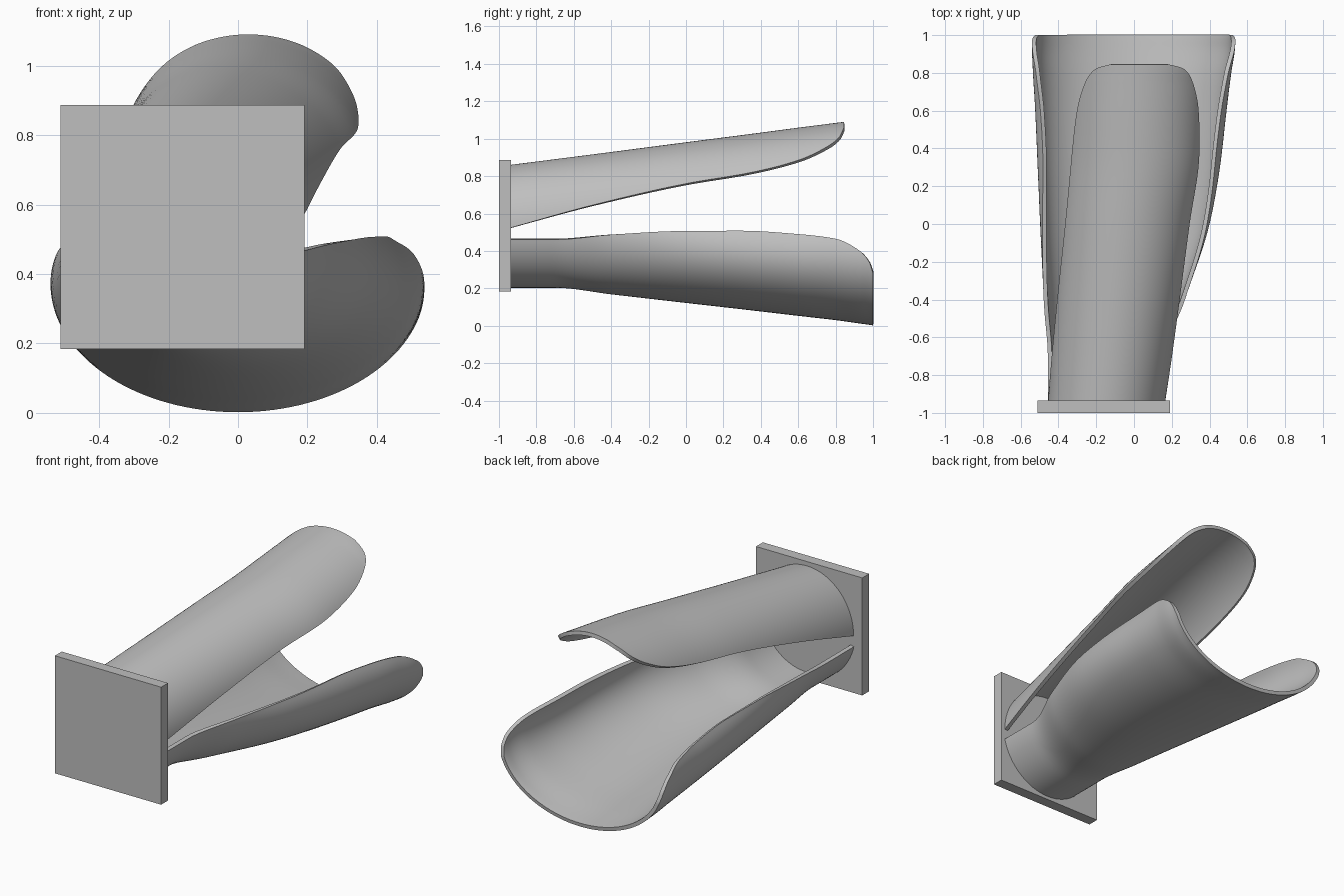
import bpy
import math

THICKNESS = 0.022
STEPS_ALONG = 8
STEPS_ACROSS = 56

if "Cube" in bpy.data.objects:
    bpy.data.objects.remove(bpy.data.objects["Cube"], do_unlink=True)

# Single grey material
grey = bpy.data.materials.new("plain_grey")
grey.use_nodes = True
colour = (0.52, 0.52, 0.52, 1.0)
grey.diffuse_color = colour
grey.node_tree.nodes["Principled BSDF"].inputs["Base Color"].default_value = colour


def slopes(ys, vs):
    """Tangents for a smooth curve that never overshoots its keys."""
    d = [(vs[i + 1] - vs[i]) / (ys[i + 1] - ys[i]) for i in range(len(ys) - 1)]
    inner = [2 * p * q / (p + q) if p * q > 0 else 0.0 for p, q in zip(d, d[1:])]
    return [d[0]] + inner + [d[-1]]


def smooth_sections(keys):
    """Interpolate the key sections along y."""
    columns = list(zip(*keys))
    ys = columns[0]
    tangents = [slopes(ys, column) for column in columns]
    sections = []
    for i in range(len(ys) - 1):
        h = ys[i + 1] - ys[i]
        for k in range(STEPS_ALONG):
            t = k / STEPS_ALONG
            row = []
            for v, m in zip(columns, tangents):
                row.append((1 + 2 * t) * (1 - t) ** 2 * v[i] + t * (1 - t) ** 2 * h * m[i]
                           + t * t * (3 - 2 * t) * v[i + 1] + t * t * (t - 1) * h * m[i + 1])
            sections.append(row)
    sections.append(keys[-1])
    return sections


def make_shell(name, keys, side):
    """Open trough of elliptical arcs; side is +1 for an arch, -1 for a scoop."""
    verts, faces = [], []
    sections = smooth_sections(keys)
    for y, left, right, ridge, height, rim in sections:
        mid_x, half = (left + right) / 2, (right - left) / 2
        mid_z = ridge - side * height
        reach = math.acos(max(-1, min(1, side * (rim - mid_z) / height)))
        for j in range(STEPS_ACROSS + 1):
            a = reach * (2 * j / STEPS_ACROSS - 1)
            verts.append((mid_x + half * math.sin(a), y,
                          mid_z + side * height * math.cos(a)))
    row = STEPS_ACROSS + 1
    for i in range(len(sections) - 1):
        for j in range(STEPS_ACROSS):
            a = i * row + j
            quad = (a, a + 1, a + row + 1, a + row)
            faces.append(quad if side > 0 else quad[::-1])
    mesh = bpy.data.meshes.new(name)
    mesh.from_pydata(verts, [], faces)
    mesh.materials.append(grey)
    obj = bpy.data.objects.new(name, mesh)
    bpy.context.collection.objects.link(obj)
    bpy.ops.object.select_all(action="DESELECT")
    obj.select_set(True)
    bpy.context.view_layer.objects.active = obj
    # Wall thickness goes inward
    wall = obj.modifiers.new("wall", "SOLIDIFY")
    wall.thickness = THICKNESS
    wall.offset = -1
    bpy.ops.object.modifier_apply(modifier=wall.name)
    bpy.ops.object.shade_smooth_by_angle(angle=math.radians(35))
    return obj


# Square mounting plate
bpy.ops.mesh.primitive_cube_add(size=1, location=(-0.16, -0.9675, 0.535))
plate = bpy.context.object
plate.name = "mounting_plate"
plate.scale = (0.703, 0.065, 0.703)
bpy.ops.object.transform_apply(location=False, rotation=False, scale=True)
plate.data.materials.append(grey)

# Each key: y, left x, right x, ridge z, arc height, rim z
upper_keys = [
    (-0.94, -0.455, 0.165, 0.86, 0.337, 0.523),
    (-0.5, -0.423, 0.235, 0.916, 0.337, 0.645),
    (0, -0.386, 0.316, 0.981, 0.337, 0.76),
    (0.35, -0.36, 0.374, 1.026, 0.337, 0.82),
    (0.6, -0.348, 0.388, 1.059, 0.337, 0.885),
    (0.75, -0.342, 0.395, 1.078, 0.337, 0.955),
    (0.82, -0.34, 0.4, 1.087, 0.337, 1.01),
    (0.845, -0.34, 0.4, 1.09, 0.337, 1.06),
]
lower_keys = [
    (-0.94, -0.465, 0.175, 0.203, 0.335, 0.46),
    (-0.7, -0.465, 0.175, 0.203, 0.335, 0.46),
    (-0.4, -0.478, 0.27, 0.168, 0.32, 0.487),
    (0, -0.497, 0.4, 0.122, 0.31, 0.507),
    (0.3, -0.51, 0.455, 0.088, 0.315, 0.508),
    (0.6, -0.523, 0.49, 0.053, 0.33, 0.49),
    (0.8, -0.535, 0.515, 0.03, 0.35, 0.465),
    (0.93, -0.54, 0.535, 0.012, 0.36, 0.4),
    (0.98, -0.54, 0.538, 0.005, 0.367, 0.34),
    (1, -0.54, 0.54, 0.002, 0.37, 0.28),
]

# Upper arch and lower flared scoop
make_shell("upper_shell", upper_keys, 1)
make_shell("lower_shell", lower_keys, -1)
